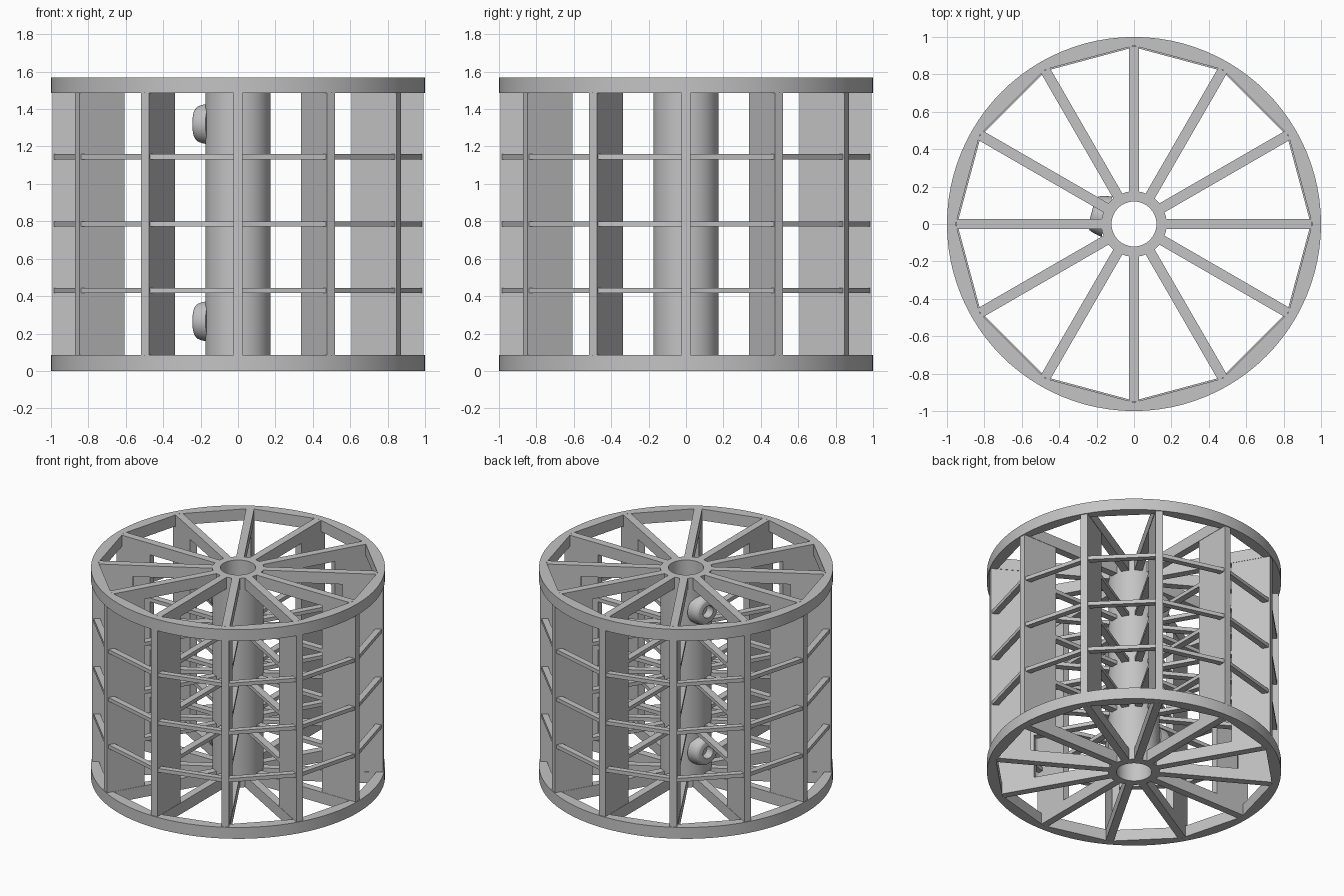
import bpy, bmesh, math
from mathutils import Matrix

if "Cube" in bpy.data.objects:
    bpy.data.objects.remove(bpy.data.objects["Cube"], do_unlink=True)

HEIGHT = 1.57
BAND = 0.085           # height of the end wheels
COUNT = 12             # spokes per wheel
LEVELS = [0.43, 0.785, 1.145]
WIDTH = 0.05
SECTOR = math.tau / COUNT

grey = bpy.data.materials.new("plain grey")
grey.use_nodes = True
grey.diffuse_color = (0.55, 0.55, 0.55, 1)
grey.node_tree.nodes["Principled BSDF"].inputs["Base Color"].default_value = (0.55, 0.55, 0.55, 1)


def finish(name, bm):
    bmesh.ops.recalc_face_normals(bm, faces=bm.faces)
    mesh = bpy.data.meshes.new(name)
    bm.to_mesh(mesh)
    bm.free()
    mesh.materials.append(grey)
    ob = bpy.data.objects.new(name, mesh)
    bpy.context.collection.objects.link(ob)
    bpy.ops.object.select_all(action='DESELECT')
    ob.select_set(True)
    bpy.context.view_layer.objects.active = ob
    bpy.ops.object.shade_smooth_by_angle(angle=math.radians(22))
    return ob


def circle(radius):
    return lambda a: radius


def polygon(radius):
    # radius of a straight-sided outline with its corners on the spokes
    return lambda a: radius * math.cos(SECTOR / 2) / math.cos(a % SECTOR - SECTOR / 2)


def lathe(name, profile, steps):
    # closed profile of (radius rule, height) swept round the z axis
    bm = bmesh.new()
    loops = []
    for i in range(steps):
        a = math.tau * i / steps
        loops.append([bm.verts.new((r(a) * math.cos(a), r(a) * math.sin(a), z)) for r, z in profile])
    n = len(profile)
    for i in range(steps):
        p, q = loops[i], loops[(i + 1) % steps]
        for j in range(n):
            k = (j + 1) % n
            bm.faces.new((p[j], q[j], q[k], p[k]))
    return finish(name, bm)


def ring(name, outer, inner, z0, z1, steps):
    return lathe(name, [(outer, z0), (outer, z1), (inner, z1), (inner, z0)], steps)


def radial_bars(name, r0, r1, z0, z1, width):
    # one box per spoke direction
    bm = bmesh.new()
    for i in range(COUNT):
        place = (Matrix.Rotation(i * SECTOR, 4, 'Z')
                 @ Matrix.Translation(((r0 + r1) / 2, 0, (z0 + z1) / 2))
                 @ Matrix.Diagonal((r1 - r0, width, z1 - z0, 1)))
        bmesh.ops.create_cube(bm, size=1, matrix=place)
    return finish(name, bm)


# Central tube
ring("hub_tube", circle(0.175), circle(0.12), 0, HEIGHT, 72)

# End wheels: round outside, straight-sided inside
for label, z in (("bottom", 0), ("top", HEIGHT - BAND)):
    ring(label + "_rim", circle(1), polygon(0.953), z, z + BAND, 96)
    radial_bars(label + "_spokes", 0.15, 0.95, z, z + BAND, 0.055)

# Upright fins at the outer ends of the spokes
radial_bars("upright_fins", 0.715, 0.993, BAND / 2, HEIGHT - BAND / 2, WIDTH)

# Thin intermediate frames
for i, z in enumerate(LEVELS, 1):
    ring(f"frame_{i}_rim", polygon(0.99), polygon(0.945), z - 0.014, z + 0.014, COUNT)
    radial_bars(f"frame_{i}_spokes", 0.15, 0.75, z - 0.014, z + 0.014, WIDTH)

# Two round bosses with sockets on the side of the tube
boss = [(0.045, 0.15), (0.112, 0.15), (0.107, 0.175), (0.102, 0.2), (0.094, 0.22),
        (0.082, 0.231), (0.066, 0.235), (0.045, 0.235)]
for label, z in (("lower", 0.265), ("upper", 1.32)):
    ob = lathe(label + "_boss", [(circle(r), h) for r, h in boss], 40)
    ob.location = (0, 0, z)
    ob.rotation_euler = (0, math.pi / 2, math.radians(165))
